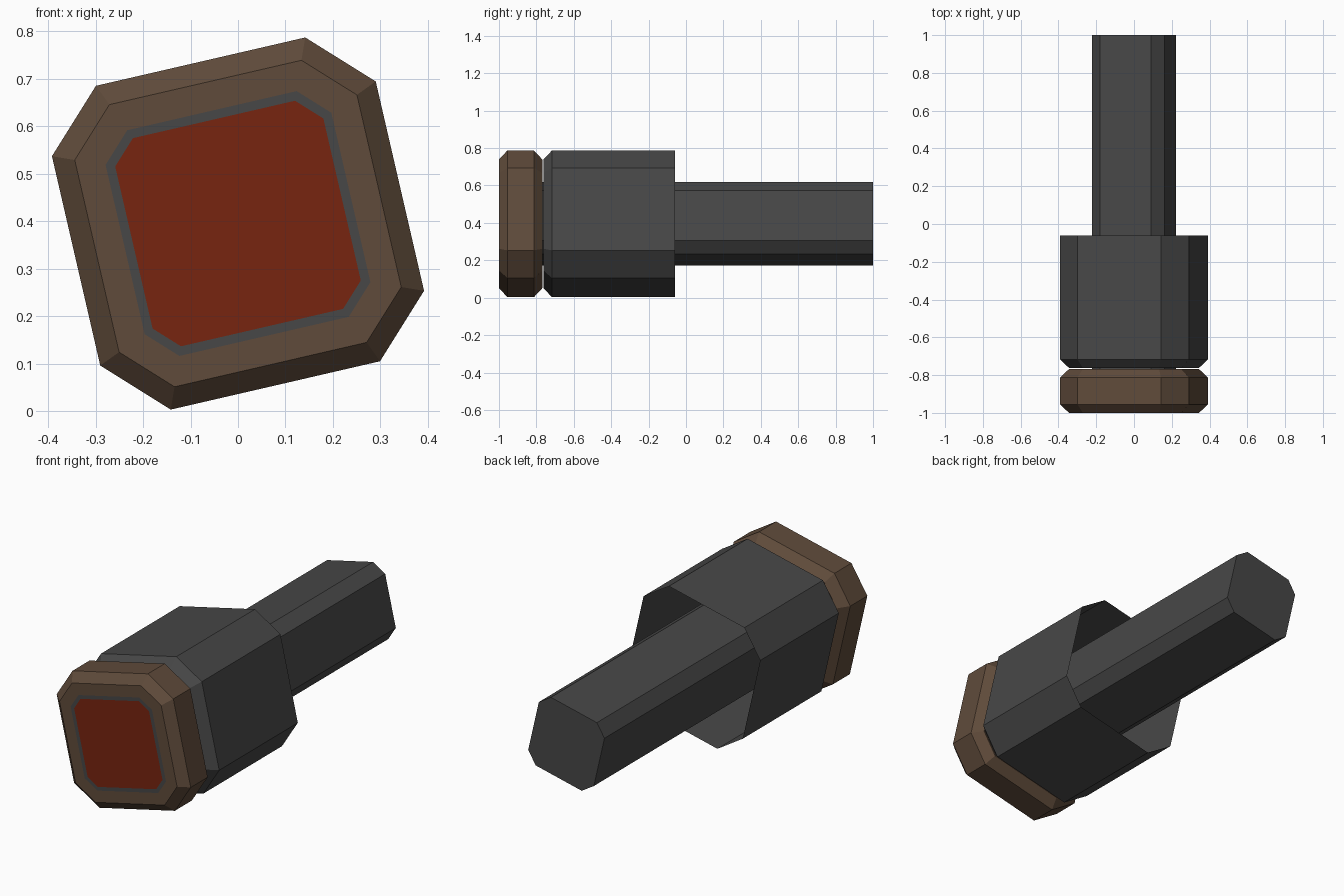
import bpy, bmesh, math

if "Cube" in bpy.data.objects:
    bpy.data.objects.remove(bpy.data.objects["Cube"])

TILT = math.radians(13)   # roll of the whole tool about its long axis
CZ = 0.395                # height of the axis


def material(name, rgb):
    m = bpy.data.materials.new(name)
    m.diffuse_color = (*rgb, 1)
    m.use_nodes = True
    m.node_tree.nodes["Principled BSDF"].inputs["Base Color"].default_value = m.diffuse_color
    return m


GREY = material("dark grey", (0.063, 0.063, 0.063))
BROWN = material("brown", (0.115, 0.070, 0.043))
RED = material("dark red", (0.185, 0.018, 0.005))


def octagon(half, diag):
    """Square with cut corners: half = flat distance, diag = corner-cut distance."""
    s = diag * math.sqrt(2) - half
    pts = []
    for k in range(4):
        a = k * math.pi / 2 + TILT
        for px, pz in ((half, s), (s, half)):
            pts.append((px * math.cos(a) - pz * math.sin(a),
                        CZ + px * math.sin(a) + pz * math.cos(a)))
    return pts


def loft(name, sections, mats, front=True, back=True, flip=False):
    """Skin a list of (y, half, diag, material index) sections along y."""
    bm = bmesh.new()
    rings = [[bm.verts.new((x, y, z)) for x, z in octagon(h, d)]
             for y, h, d, _ in sections]
    for i in range(len(rings) - 1):
        a, b = rings[i], rings[i + 1]
        for j in range(8):
            k = (j + 1) % 8
            f = bm.faces.new((a[j], a[k], b[k], b[j]))
            f.material_index = sections[i][3]
    if front:
        bm.faces.new(rings[0]).material_index = sections[0][3]
    if back:
        bm.faces.new(rings[-1][::-1]).material_index = sections[-1][3]
    bmesh.ops.recalc_face_normals(bm, faces=bm.faces)
    me = bpy.data.meshes.new(name)
    bm.to_mesh(me)
    bm.free()
    for m in mats:
        me.materials.append(m)
    ob = bpy.data.objects.new(name, me)
    bpy.context.collection.objects.link(ob)
    return ob


B = 0.045            # chamfer width
H, D = 0.35, 0.4075  # outer section

# brown end cap with red face panel and thin grey border set into its front
loft("end_cap", [
    (-1.0, 0.225, 0.283, 2),
    (-1.0, 0.244, 0.302, 1),
    (-1.0, H - B, D - B, 0),
    (-1.0 + B, H, D, 0),
    (-0.768 - B, H, D, 0),
    (-0.768, H - B, D - B, 0)], [BROWN, GREY, RED])
cap = bpy.data.objects["end_cap"].data
# border is the ring between the panel and the cap face
for p in cap.polygons:
    r = max(math.hypot(cap.vertices[v].co.x, cap.vertices[v].co.z - CZ) for v in p.vertices)
    if p.center.y < -0.999:
        p.material_index = 2 if r < 0.295 else 1 if r < 0.32 else 0

# hollow sleeve, open at the back
loft("sleeve", [
    (-0.762, H - B, D - B, 0),
    (-0.762 + B, H, D, 0),
    (-0.06, H, D, 0)], [GREY], back=False)

# long shaft running through the sleeve into the cap
loft("shaft", [(-0.80, 0.197, 0.237, 0), (1.0, 0.197, 0.237, 0)], [GREY])

# make sure sleeve normals face outward
me = bpy.data.objects["sleeve"].data
bm = bmesh.new()
bm.from_mesh(me)
for f in bm.faces:
    c = f.calc_center_median()
    if f.normal.x * c.x + f.normal.z * (c.z - CZ) + f.normal.y * (c.y + 0.4) < 0:
        f.normal_flip()
bm.to_mesh(me)
bm.free()
